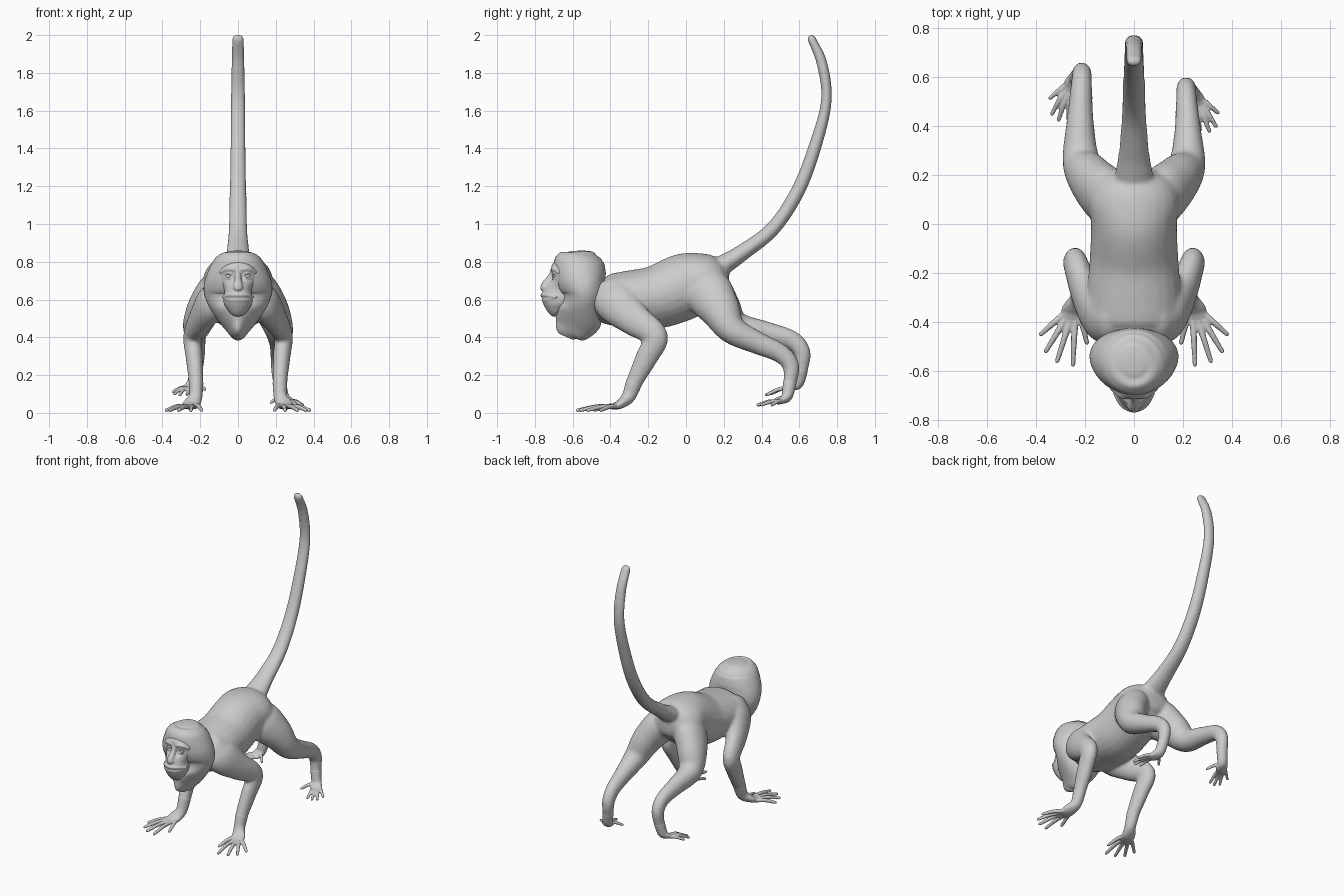
import bpy, bmesh, math
from mathutils import Vector


def spline(pts, steps):
    """Smooth Catmull-Rom resampling of (x, y, z, a, b) sections."""
    p = [Vector(q) for q in pts]
    p = [2 * p[0] - p[1]] + p + [2 * p[-1] - p[-2]]
    out = []
    for i in range(1, len(p) - 2):
        for s in range(steps):
            t = s / steps
            out.append(0.5 * (2 * p[i] + (p[i + 1] - p[i - 1]) * t
                       + (2 * p[i - 1] - 5 * p[i] + 4 * p[i + 1] - p[i + 2]) * t * t
                       + (3 * p[i] - p[i - 1] - 3 * p[i + 1] + p[i + 2]) * t ** 3))
    return out + [p[-2]]


def tube(bm, pts, ref=(1, 0, 0), n=24, steps=5, bulge=1.0):
    """Loft ellipses (a along ref, b across) with rounded ends."""
    sec = spline(pts, steps)
    c = [Vector(s[:3]) for s in sec]
    rings = []
    last = len(c) - 1
    for i, s in enumerate(sec):
        t = (c[min(i + 1, last)] - c[max(i - 1, 0)]).normalized()
        rings.append((c[i], t, max(s[3], .003), max(s[4], .003)))

    def cap(r, sign):
        k = min(r[2], r[3]) * sign * bulge
        return [(r[0] + r[1] * k * o, r[1], r[2] * f, r[3] * f)
                for o, f in ((.5, .87), (.85, .53))], r[0] + r[1] * k
    head, pole0 = cap(rings[0], -1)
    tail, pole1 = cap(rings[-1], 1)
    rings = head[::-1] + rings + tail
    loops = []
    for o, t, a, b in rings:
        u = Vector(ref)
        u = (u - t * u.dot(t)).normalized()
        v = t.cross(u)
        loops.append([bm.verts.new(o + u * a * math.cos(2 * math.pi * j / n)
                                   + v * b * math.sin(2 * math.pi * j / n)) for j in range(n)])
    for l0, l1 in zip(loops, loops[1:]):
        for j in range(n):
            k = (j + 1) % n
            bm.faces.new((l0[j], l0[k], l1[k], l1[j]))
    v0, v1 = bm.verts.new(pole0), bm.verts.new(pole1)
    for j in range(n):
        k = (j + 1) % n
        bm.faces.new((v0, loops[0][k], loops[0][j]))
        bm.faces.new((v1, loops[-1][j], loops[-1][k]))


def finish(bm, name, voxel=0, smooth=0):
    bmesh.ops.recalc_face_normals(bm, faces=bm.faces)
    for f in bm.faces:
        f.smooth = True
    me = bpy.data.meshes.new(name)
    bm.to_mesh(me)
    bm.free()
    ob = bpy.data.objects.new(name, me)
    bpy.context.collection.objects.link(ob)
    if voxel:
        m = ob.modifiers.new("fuse", 'REMESH')
        m.mode = 'VOXEL'
        m.voxel_size = voxel
        m.use_smooth_shade = True
    if smooth:
        m = ob.modifiers.new("soften", 'SMOOTH')
        m.factor = 0.5
        m.iterations = smooth
    return ob


def placed(pts, side, lift=0.0):
    """Mirror sections to one side; lift shifts the far end of the limb back and up."""
    out = []
    for x, y, z, a, b in pts:
        w = lift * min(1, max(0, (y - .15) / .3))
        out.append((x * side, y + .06 * w, z + .07 * w, a, b))
    return out


def digit(bm, base, tip, side, lift=0.0, r=.014):
    (x0, y0, z0), (x1, y1, z1) = base, tip
    tube(bm, placed([(x0, y0, z0, r, r),
                     ((x0 + x1) / 2, (y0 + y1) / 2, (z0 + z1) / 2 + .008, r * .9, r * .9),
                     (x1, y1, z1, r * .7, r * .7)], side, lift), n=12)


body = bmesh.new()
# torso, neck to rump
tube(body, [(0, -.52, .63, .09, .08), (0, -.45, .605, .15, .118), (0, -.39, .60, .19, .138),
            (0, -.28, .605, .192, .152), (0, -.15, .615, .182, .168), (0, 0, .672, .176, .175),
            (0, .10, .70, .185, .148), (0, .17, .705, .155, .115), (0, .205, .705, .11, .08)], bulge=.3)
# tail
tube(body, [(0, .12, .735, .08, .055), (0, .20, .785, .078, .053), (0, .30, .85, .062, .044),
            (0, .46, .975, .05, .039), (0, .59, 1.17, .045, .038), (0, .68, 1.4, .041, .035),
            (0, .743, 1.65, .038, .029), (0, .72, 1.85, .036, .029), (0, .664, 1.982, .034, .023)])

arm = [(.10, -.40, .64, .07, .10), (.142, -.365, .58, .082, .115), (.20, -.272, .493, .062, .088),
       (.24, -.16, .405, .05, .066), (.232, -.205, .30, .046, .06), (.222, -.275, .16, .039, .044),
       (.225, -.305, .085, .036, .036), (.248, -.35, .045, .046, .024), (.26, -.385, .034, .042, .016)]
fingers = [((.225, -.35, .04), (.193, -.485, .014)), ((.24, -.38, .035), (.25, -.575, .014)),
           ((.257, -.38, .035), (.314, -.56, .014)), ((.272, -.375, .035), (.36, -.52, .014)),
           ((.278, -.36, .035), (.38, -.45, .014))]
leg = [(.09, .08, .70, .08, .11), (.12, .12, .635, .10, .13), (.178, .18, .545, .092, .108),
       (.217, .245, .44, .076, .077), (.22, .38, .37, .055, .06), (.215, .50, .315, .044, .051),
       (.213, .555, .25, .040, .045), (.22, .55, .16, .035, .036), (.235, .535, .09, .034, .03),
       (.25, .51, .068, .038, .02), (.258, .49, .06, .034, .016)]
toes = [((.265, .52, .065), (.343, .455, .042)), ((.272, .50, .06), (.335, .40, .042)),
        ((.265, .49, .06), (.308, .38, .042)), ((.25, .485, .06), (.27, .385, .042)),
        ((.235, .525, .08), (.175, .455, .055))]
paws = bmesh.new()
for side, lift in ((1, 0), (-1, 1)):
    # arms and hands
    tube(body, placed(arm, side))
    tube(paws, placed(arm[-4:], side))
    for b, t in fingers:
        digit(paws, b, t, side)
    # hind legs and feet, the left one further back and raised
    tube(body, placed(leg, side, lift))
    tube(paws, placed(leg[-4:], side, lift))
    for b, t in toes:
        digit(paws, b, t, side, lift, .0125)
finish(body, "body", .009, 14)
finish(paws, "hands_and_feet", .005, 3)

# hood of hair with pointed beard
hood = bmesh.new()
tube(hood, [(0, -.565, .855, .05, .055), (0, -.565, .846, .082, .088), (0, -.567, .825, .115, .118),
            (0, -.568, .785, .143, .134), (0, -.558, .71, .174, .137), (0, -.54, .64, .182, .12),
            (0, -.55, .57, .158, .112), (0, -.572, .51, .115, .130), (0, -.60, .46, .068, .11),
            (0, -.625, .425, .035, .075), (0, -.635, .404, .014, .04)], n=40, bulge=.08)
finish(hood, "head_hood", 0, 2)

# face with muzzle
face = bmesh.new()
tube(face, [(0, -.655, .79, .05, .04), (0, -.66, .765, .09, .055), (0, -.652, .725, .10, .052),
            (0, -.655, .68, .085, .068), (0, -.668, .645, .072, .085), (0, -.674, .61, .078, .09),
            (0, -.674, .578, .075, .08), (0, -.67, .555, .06, .064), (0, -.66, .543, .04, .045)], n=32)
# nose
tube(face, [(0, -.69, .765, .014, .02), (0, -.712, .72, .016, .02), (0, -.742, .68, .024, .022),
            (0, -.752, .662, .025, .02)], n=16)
up = (0, 0, 1)
for s in (-1, 1):
    # brow, eyelids, nostril wing
    tube(face, [(s * .012, -.703, .758, .014, .014), (s * .05, -.697, .762, .016, .016),
                (s * .085, -.668, .746, .013, .016)], up, 12)
    tube(face, [(s * .025, -.701, .727, .005, .007), (s * .05, -.70, .741, .006, .009),
                (s * .075, -.681, .727, .005, .007)], up, 10)
    tube(face, [(s * .025, -.70, .722, .005, .007), (s * .05, -.70, .71, .005, .009),
                (s * .075, -.68, .722, .005, .007)], up, 10)
    tube(face, [(s * .016, -.745, .668, .009, .011), (s * .03, -.735, .655, .009, .011)], up, 10)
# lips
for z, d in ((.623, 0), (.597, .006)):
    tube(face, [(-.076, -.69 + d, .614, .006, .012), (-.045, -.74 + d, z, .011, .012),
                (0, -.759 + d, z, .011, .012), (.045, -.74 + d, z, .011, .012),
                (.076, -.69 + d, .614, .006, .012)], up, 12)
finish(face, "face", .004, 6)

# eyes
eyes = bmesh.new()
for s in (-1, 1):
    ball = bmesh.ops.create_uvsphere(eyes, u_segments=16, v_segments=12, radius=.016)
    bmesh.ops.translate(eyes, verts=ball["verts"], vec=(s * .05, -.688, .725))
finish(eyes, "eyes")
